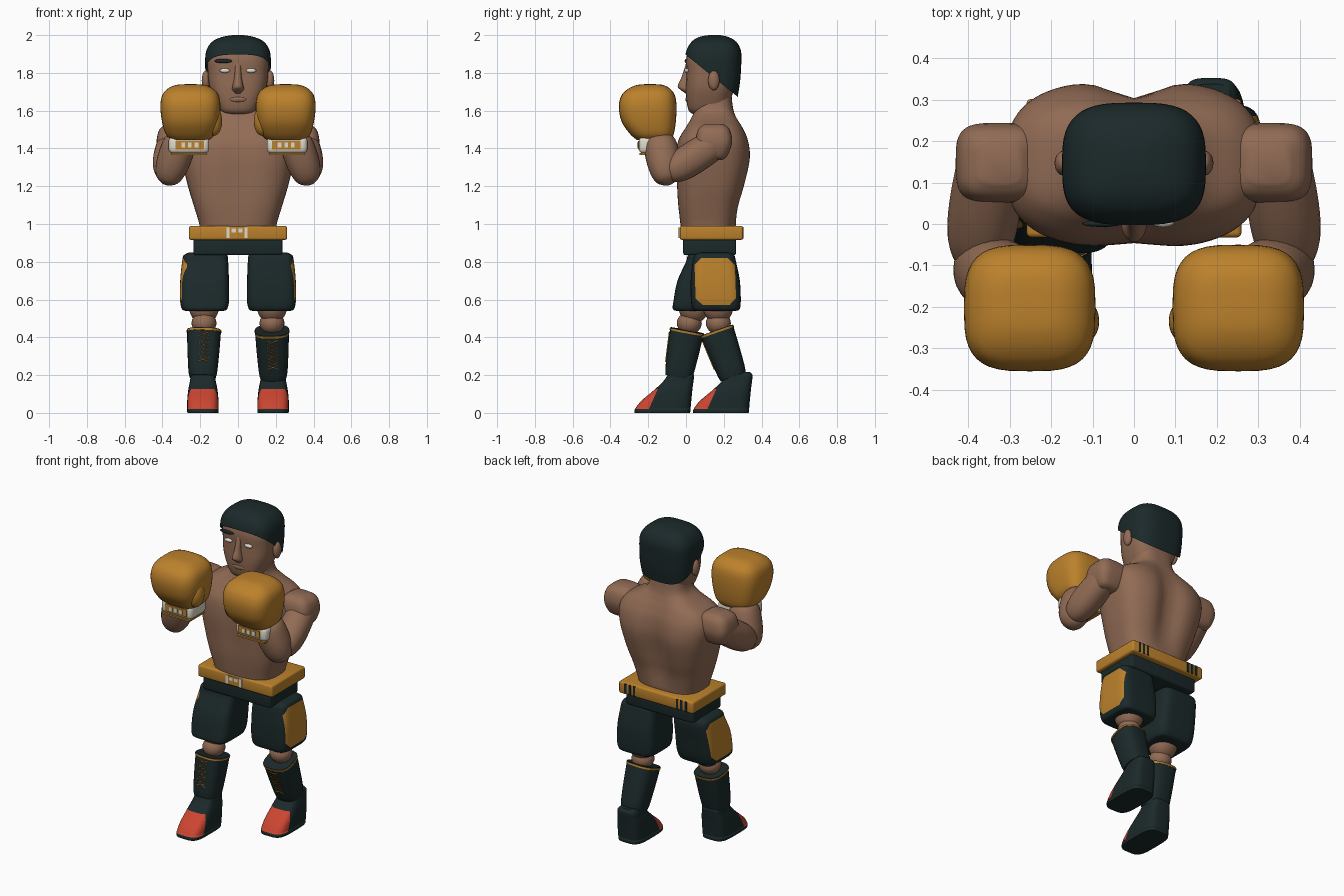
import bpy, bmesh, math
from mathutils import Vector, Matrix

if "Cube" in bpy.data.objects:
    bpy.data.objects.remove(bpy.data.objects["Cube"], do_unlink=True)


def material(name, rgb):
    m = bpy.data.materials.new(name)
    m.use_nodes = True
    m.diffuse_color = (*rgb, 1)
    bsdf = next(n for n in m.node_tree.nodes if n.type == 'BSDF_PRINCIPLED')
    bsdf.inputs["Base Color"].default_value = (*rgb, 1)
    return m


SKIN = material("brown skin", (.285, .148, .09))
GOLD = material("gold leather", (.5, .22, .025))
DARK = material("dark teal cloth", (.011, .022, .023))
RED = material("red toe", (.6, .06, .03))
WHITE = material("cream white", (.74, .7, .6))


def finish(name, bm, mat, matrix=None, angle=40):
    if matrix:
        bmesh.ops.transform(bm, matrix=matrix, verts=bm.verts)
    bmesh.ops.recalc_face_normals(bm, faces=bm.faces)
    mesh = bpy.data.meshes.new(name)
    bm.to_mesh(mesh)
    bm.free()
    mesh.materials.append(mat)
    ob = bpy.data.objects.new(name, mesh)
    bpy.context.collection.objects.link(ob)
    bpy.ops.object.select_all(action='DESELECT')
    ob.select_set(True)
    bpy.context.view_layer.objects.active = ob
    bpy.ops.object.shade_smooth_by_angle(angle=math.radians(angle))
    return ob


def smooth_rings(rings, steps):
    """Catmull-Rom through the ring parameters."""
    out = []
    for i in range(len(rings) - 1):
        a, b, c, d = (rings[max(0, min(len(rings) - 1, k))] for k in range(i - 1, i + 3))
        for s in range(steps):
            t = s / steps
            out.append([q + .5 * t * (r - p + t * (2 * p - 5 * q + 4 * r - w + t * (3 * (q - r) + w - p)))
                        for p, q, r, w in zip(a, b, c, d)])
    return out + [list(rings[-1])]


def loft(name, rings, mat, p=2.6, n=40, steps=4, warp=None, matrix=None):
    """Skin superellipse rings (z, cx, cy, rx, ry)."""
    bm = bmesh.new()
    loops = []
    for z, cx, cy, rx, ry in smooth_rings(rings, steps):
        loop = []
        for k in range(n):
            a = 2 * math.pi * k / n
            c, s = math.cos(a), math.sin(a)
            co = Vector((cx + rx * math.copysign(abs(c) ** (2 / p), c),
                         cy + ry * math.copysign(abs(s) ** (2 / p), s), z))
            loop.append(bm.verts.new(warp(co, cy) if warp else co))
        loops.append(loop)
    for lo, hi in zip(loops, loops[1:]):
        for k in range(n):
            bm.faces.new((lo[k], lo[k - 1], hi[k - 1], hi[k]))
    bm.faces.new(loops[0])
    bm.faces.new(loops[-1])
    return finish(name, bm, mat, matrix)


def spans(table):
    """Rings from (z, y front, y back, half width), centred on x."""
    return [(z, 0, (f + b) / 2, w, (b - f) / 2) for z, f, b, w in table]


def frame(a, b):
    a, b = Vector(a), Vector(b)
    rot = Vector((0, 0, 1)).rotation_difference(b - a).to_matrix().to_4x4()
    return Matrix.Translation(a) @ rot, (b - a).length


def limb(name, a, b, radii, mat, p=2.2):
    m, length = frame(a, b)
    return loft(name, [(t * length, 0, 0, r, r) for t, r in radii], mat, p, 28, matrix=m)


def ball(name, loc, radii, mat):
    bm = bmesh.new()
    bmesh.ops.create_uvsphere(bm, u_segments=24, v_segments=14, radius=1)
    return finish(name, bm, mat, Matrix.Translation(loc) @ Matrix.Diagonal((*radii, 1)))


def box(name, loc, size, mat, bevel=0.0):
    bm = bmesh.new()
    bmesh.ops.create_cube(bm, size=1, matrix=Matrix.Translation(loc) @ Matrix.Diagonal((*size, 1)))
    if bevel:
        bmesh.ops.bevel(bm, geom=bm.edges[:], offset=bevel, segments=3, profile=.5, affect='EDGES')
    return finish(name, bm, mat)


def cut(ob, planes, mat=None):
    """Cut along planes; colour what lies inside all of them, or drop what lies outside."""
    bm = bmesh.new()
    bm.from_mesh(ob.data)
    planes = [(Vector(c), Vector(d)) for c, d in planes]
    for co, no in planes:
        bmesh.ops.bisect_plane(bm, geom=bm.verts[:] + bm.edges[:] + bm.faces[:],
                               plane_co=co, plane_no=no, clear_inner=mat is None)
    if mat:
        ob.data.materials.append(mat)
        for f in bm.faces:
            c = f.calc_center_median()
            if all((c - co).dot(no) > 0 for co, no in planes):
                f.material_index = 1
    bm.to_mesh(ob.data)
    bm.free()


# Torso with grooves along spine and breastbone
def grooves(co, cy):
    w = max(0, math.sin(math.pi * (co.z - 1.0) / .6)) if 1 < co.z < 1.6 else 0
    depth = (.045 if co.y > cy else .012) * w * math.exp(-(co.x / .075) ** 2)
    co.y += -depth if co.y > cy else depth
    return co


loft("torso", spans([(.95, -.02, .255, .2), (1.0, -.03, .265, .205), (1.1, -.045, .285, .235),
                     (1.2, -.052, .315, .265), (1.34, -.058, .345, .297), (1.44, -.045, .335, .308),
                     (1.51, -.005, .305, .27), (1.56, .025, .275, .18), (1.61, .045, .25, .125),
                     (1.7, .05, .24, .115)]), SKIN, 3.0, 72, 5, grooves)

# Head and hair
loft("head", spans([(1.58, .04, .2, .07), (1.6, .015, .22, .1), (1.65, .003, .235, .125), (1.72, .0, .255, .15),
                    (1.8, .003, .27, .16), (1.88, .002, .28, .16), (1.95, .03, .26, .13),
                    (1.98, .08, .2, .06)]), SKIN, 2.8)
hair = loft("hair", spans([(1.6, .01, .265, .15), (1.68, .0, .275, .162), (1.76, -.004, .287, .17),
                           (1.86, -.006, .293, .174), (1.92, .003, .29, .167), (1.965, .03, .266, .137),
                           (1.99, .07, .225, .085), (2.0, .12, .18, .03)]), DARK, 3.1, 48)
cut(hair, [((0, 0, 1.895), (0, .81, 1))])
loft("nose", [(1.692, 0, .008, .015, .012), (1.71, 0, .002, .03, .03), (1.73, 0, 0, .029, .044),
              (1.78, 0, .002, .019, .025), (1.85, 0, .01, .015, .01)], SKIN, 2, 20)
ball("lips", (0, .006, 1.66), (.045, .009, .014), SKIN)
ball("eyebrow", (-.078, .001, 1.863), (.048, .008, .011), DARK)

# Belt and waistband
box("belt", (0, .135, .953), (.52, .335, .075), GOLD, .012)
box("shorts_waist", (0, .125, .885), (.47, .28, .1), DARK, .012)
box("buckle", (-.005, -.033, .954), (.11, .008, .054), WHITE)
box("buckle_inset", (-.005, -.036, .954), (.078, .006, .054), GOLD)

for s, side in ((-1, "right"), (1, "left")):
    box(f"{side}_buckle_stud", (s * .018 - .005, -.038, .966), (.024, .006, .022), WHITE)
    for k in range(3):
        box(f"belt_stripe_{side}_{k + 1}", (s * (.15 + .03 * k), .302, .953), (.015, .006, .062), DARK)
    ball(f"{side}_ear", (s * .17, .147, 1.76), (.022, .03, .052), SKIN)
    ball(f"{side}_eye", (s * .07, .004, 1.812), (.027, .012, .012), WHITE)

    # Arm
    loft(f"{side}_shoulder", [(1.34, s * .335, .148, .045, .045), (1.36, s * .335, .148, .075, .07),
                              (1.43, s * .328, .148, .103, .096), (1.5, s * .326, .148, .09, .084),
                              (1.53, s * .325, .148, .05, .05)], SKIN, 3.6)
    limb(f"{side}_upper_arm", (s * .345, .16, 1.43), (s * .375, -.07, 1.28),
         [(-.1, .04), (0, .075), (.4, .086), (.8, .082), (1.05, .06), (1.18, .025)], SKIN)
    limb(f"{side}_forearm", (s * .375, -.1, 1.235), (s * .305, -.14, 1.44),
         [(-.12, .02), (0, .06), (.25, .082), (.6, .09), (.95, .084), (1.15, .05)], SKIN)

    # Glove with banded cuff
    box(f"{side}_cuff", (s * .26, -.17, 1.418), (.215, .16, .09), WHITE, .025)
    box(f"{side}_cuff_rim", (s * .26, -.172, 1.37), (.19, .15, .01), GOLD)
    box(f"{side}_cuff_band", (s * .255, -.251, 1.418), (.15, .008, .045), GOLD)
    for k in (-1, 0, 1):
        box(f"{side}_cuff_mark_{k + 2}", (s * .255 + k * .035, -.256, 1.418), (.02, .005, .026), WHITE)
    loft(f"{side}_glove", [(z, s * .252, y, rx, ry) for z, y, rx, ry in
                           ((1.445, -.17, .1, .09), (1.475, -.18, .13, .115), (1.54, -.197, .15, .143),
                            (1.62, -.203, .159, .153), (1.68, -.2, .15, .142), (1.715, -.195, .122, .112),
                            (1.735, -.19, .08, .072), (1.74, -.19, .03, .03))], GOLD, 3.2)
    ball(f"{side}_thumb", (s * .127, -.235, 1.545), (.043, .055, .078), GOLD)

# Legs: the right one steps forward, the left one back
LEGS = (  # side, thigh top y, thigh bottom y, knee y, boot top y, boot bottom y, heel y
    ("right", -1, .115, .055, .03, .005, -.04, .04),
    ("left", 1, .15, .16, .178, .165, .25, .35))
for side, s, ty, by, ky, sy, ay, heel in LEGS:
    x = s * .18
    mid = (ty + by) / 2
    thigh = loft(f"{side}_shorts_leg", [(.54, s * .177, by, .1, .105), (.55, s * .177, by, .12, .125),
                                        (.6, s * .177, by + .2 * (ty - by), .13, .132),
                                        (.7, s * .177, mid, .129, .13), (.8, s * .174, ty, .122, .115),
                                        (.835, s * .172, ty, .115, .105),
                                        (.848, s * .172, ty, .09, .08)], DARK, 5, 64)
    # Side panel: outer faces inside a rounded rectangle that leans with the thigh
    lean = (ty - by) / .3
    planes = [((s * .27, 0, 0), (s, 0, 0))]
    for k in range(8):
        c, h = math.cos(k * math.pi / 4), math.sin(k * math.pi / 4)
        reach = .138 if k % 2 else (.107 if k % 4 == 0 else .125)
        planes.append(((0, mid + reach * (c + lean * h), .695 + reach * h), (0, -c, lean * c - h)))
    cut(thigh, planes, GOLD)

    ball(f"{side}_hip", (s * .16, ty, .83), (.08, .09, .05), SKIN)
    limb(f"{side}_knee", (x, ky, .505), (x, by, .62), [(-.1, .05), (.1, .068), (.4, .08), (1, .085)], SKIN)
    ball(f"{side}_calf", (x, (ky + sy) / 2, .475), (.066, .066, .06), SKIN)

    # Boot shaft, rim and crossed laces
    low, top = (s * .187, ay, .19), (x, sy, .432)
    limb(f"{side}_boot_shaft", low, top, [(0, .07), (.15, .077), (.6, .085), (1.02, .09)], DARK, 2.8)
    limb(f"{side}_boot_rim", low, top, [(.965, .0915), (1.005, .0925)], GOLD, 2.8)
    m, length = frame(low, top)
    curve = bpy.data.curves.new(f"{side}_laces", 'CURVE')
    curve.dimensions = '3D'
    curve.bevel_depth = .003
    curve.bevel_resolution = 0
    for flip in (-1, 1):
        line = curve.splines.new('POLY')
        line.points.add(8)
        for k, pt in enumerate(line.points):
            t = .28 + k * .08
            offset = flip * (-1) ** k * .028
            pt.co = (*(m @ Vector((offset, -.0775 - .0145 * t, t * length))), 1)
    curve.materials.append(GOLD)
    bpy.context.collection.objects.link(bpy.data.objects.new(f"{side}_laces", curve))

    # Foot with red toe cap
    foot = loft(f"{side}_boot_foot", [(z, s * .186, heel + (f + b) / 2, w, (b - f) / 2) for z, f, b, w in
                                      ((0, -.312, -.018, .082), (.02, -.31, -.016, .084),
                                       (.065, -.275, -.012, .083), (.125, -.204, -.006, .077),
                                       (.17, -.158, 0, .068), (.2, -.137, .002, .063),
                                       (.217, -.115, -.012, .048))], DARK, 3.8, 48)
    cut(foot, [((0, 0, .02), (0, 0, 1)), ((0, 0, .127), (0, 0, -1)), ((0, heel - .24, .013), (0, -1, .45))], RED)
